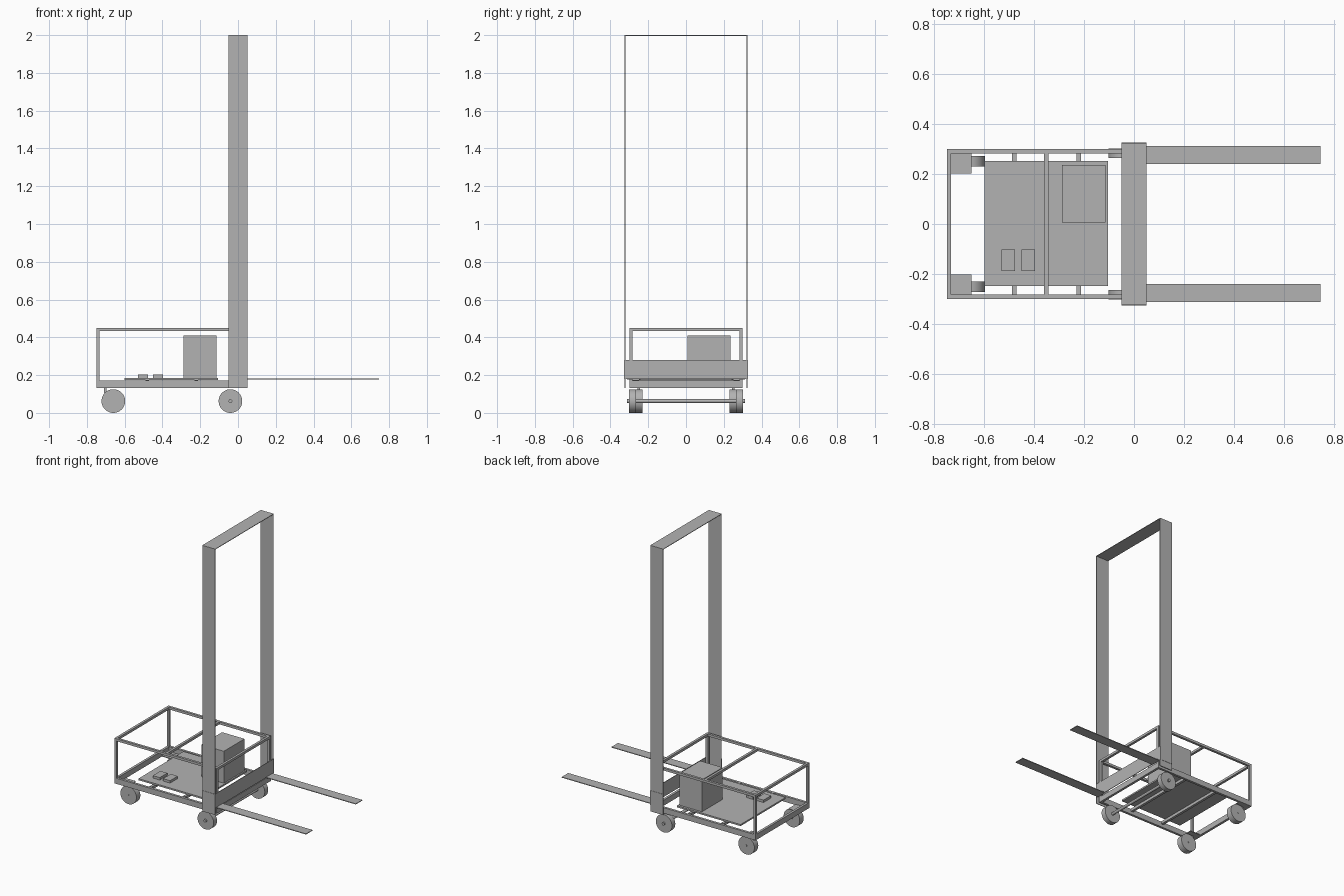
import bpy
from math import radians

cube = bpy.data.objects.get("Cube")
if cube:
    bpy.data.objects.remove(cube, do_unlink=True)

metal = bpy.data.materials.new("plain grey")
metal.use_nodes = True
GREY = (0.45, 0.45, 0.45, 1)
metal.diffuse_color = GREY
metal.node_tree.nodes["Principled BSDF"].inputs["Base Color"].default_value = GREY


def box(name, x, y, z):
    """Box from (low, high) ranges on each axis."""
    bpy.ops.mesh.primitive_cube_add(size=1, location=[sum(r) / 2 for r in (x, y, z)])
    ob = bpy.context.object
    ob.name = name
    ob.scale = [r[1] - r[0] for r in (x, y, z)]
    bpy.ops.object.transform_apply(location=False, rotation=False, scale=True)
    ob.data.materials.append(metal)
    return ob


def disc(name, x, y, z, radius, sides=40):
    """Cylinder along y."""
    bpy.ops.mesh.primitive_cylinder_add(
        vertices=sides, radius=radius, depth=y[1] - y[0],
        location=(x, sum(y) / 2, z), rotation=(radians(90), 0, 0))
    ob = bpy.context.object
    ob.name = name
    ob.data.materials.append(metal)
    bpy.ops.object.shade_smooth_by_angle(angle=radians(35))
    return ob


def side(s, a, b):
    """Range a..b on the left (s=1) or mirrored to the right (s=-1)."""
    return tuple(sorted((s * a, s * b)))


BACK, FRONT, HALF, TUBE = -0.75, 0.045, 0.30, 0.017
INNER = HALF - TUBE
LOW, TOP = (0.133, 0.172), (0.433, 0.45)
WHEEL_R = 0.0625

for s, tag in ((1, "left"), (-1, "right")):
    # Tall mast, carriage wrap and fork
    box(f"mast_{tag}", (-0.05, 0.05), side(s, 0.321, 0.325), (0.133, 2))
    box(f"carriage_side_{tag}", (-0.05, 0.05), side(s, 0.325, 0.327), (0.18, 0.28))
    box(f"fork_{tag}", (0.045, 0.747), side(s, 0.24, 0.312), (0.178, 0.183))
    # Cage rails and posts
    box(f"lower_rail_{tag}", (BACK, FRONT), side(s, INNER, HALF), LOW)
    box(f"upper_rail_{tag}", (BACK, FRONT), side(s, INNER, HALF), TOP)
    for x, end in ((BACK, "rear"), (FRONT - TUBE, "front")):
        box(f"{end}_post_{tag}", (x, x + TUBE), side(s, INNER, HALF), (LOW[1], TOP[0]))
    # Drive wheel under the mast
    disc(f"drive_wheel_{tag}", -0.04, side(s, 0.265, 0.302), WHEEL_R, WHEEL_R)
    # Rear caster: mounting plate, stem, wheel and hub pin
    box(f"caster_plate_{tag}", (-0.733, -0.652), side(s, 0.203, INNER), (0.133, 0.138))
    box(f"caster_stem_{tag}", (-0.71, -0.695), side(s, 0.243, 0.258), (0.105, 0.133))
    disc(f"caster_wheel_{tag}", -0.66, side(s, 0.23, 0.273), WHEEL_R, WHEEL_R)
    disc(f"caster_pin_{tag}", -0.66, side(s, 0.226, 0.277), WHEEL_R, 0.006, 16)

# Mast header and carriage plate
box("mast_header", (-0.05, 0.05), (-0.325, 0.325), (1.996, 2))
box("carriage_plate", (0.046, 0.05), (-0.325, 0.325), (0.18, 0.28))
disc("drive_axle", -0.04, (-0.312, 0.312), WHEEL_R, 0.01, 20)

# Cross bars of the cage
across = (-INNER, INNER)
for name, x, z in (("upper_rear_bar", BACK, TOP), ("upper_middle_bar", -0.36, TOP),
                   ("upper_front_bar", FRONT - TUBE, TOP),
                   ("lower_rear_bar", BACK, LOW), ("lower_front_bar", FRONT - TUBE, LOW)):
    box(name, (x, x + TUBE), across, z)

# Deck, its supports and the equipment on it
for x in (-0.48, -0.222):
    box("deck_support", (x - 0.009, x + 0.009), across, (0.155, 0.175))
box("deck", (-0.6, -0.105), (-0.248, 0.252), (0.175, 0.186))
box("battery_box", (-0.289, -0.115), (0.007, 0.236), (0.186, 0.41))
for x in (-0.53, -0.45):
    box("control_module", (x, x + 0.054), (-0.188, -0.103), (0.186, 0.203))
